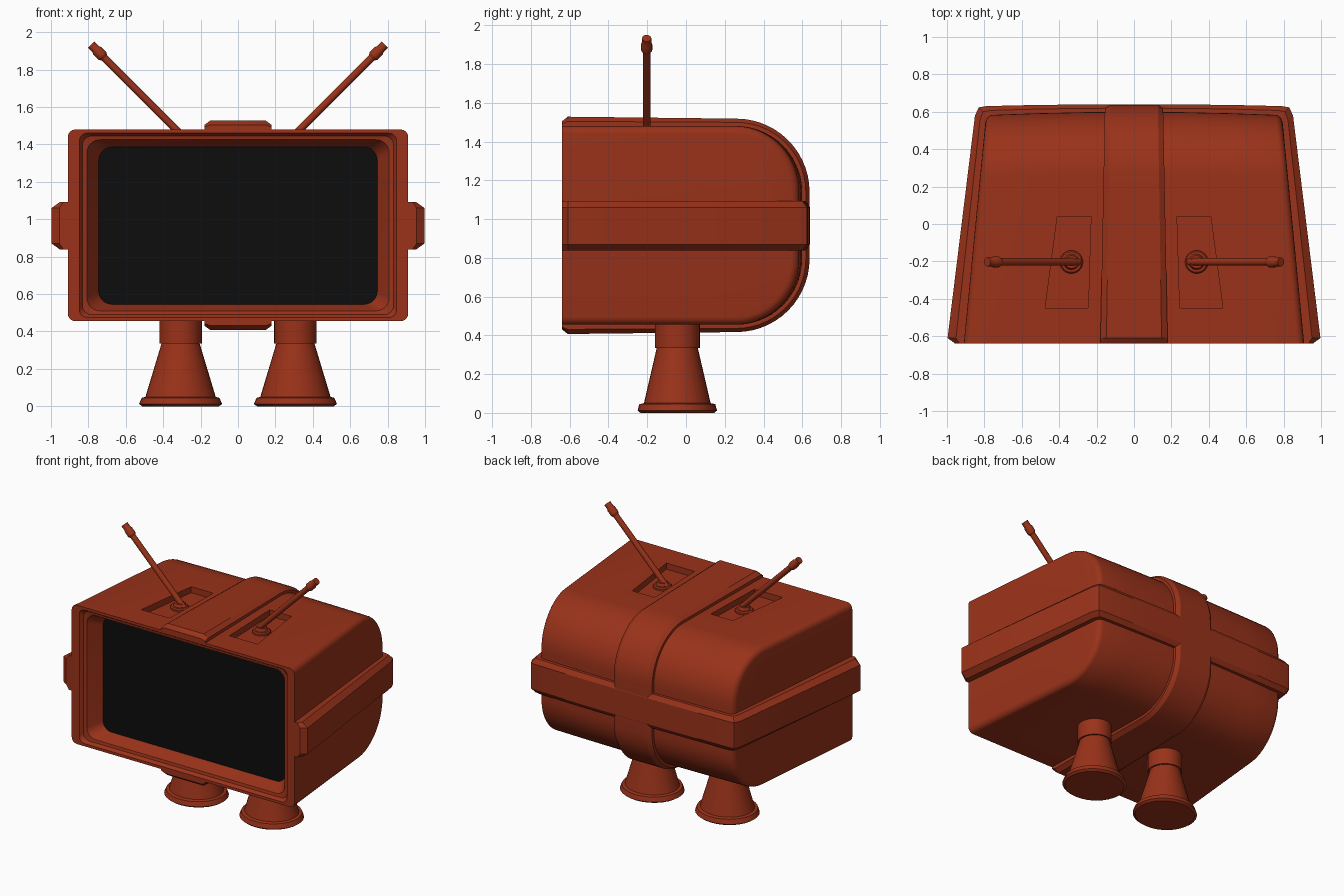
import bpy, bmesh
from math import cos, sin, pi, radians
from mathutils import Vector, Matrix

if "Cube" in bpy.data.objects:
    bpy.data.objects.remove(bpy.data.objects["Cube"])


def material(name, rgb):
    m = bpy.data.materials.new(name)
    m.diffuse_color = (*rgb, 1)
    m.use_nodes = True
    m.node_tree.nodes["Principled BSDF"].inputs["Base Color"].default_value = m.diffuse_color
    return m


SHELL = material("red_brown", (0.32, 0.032, 0.010))
BLACK = material("black_glass", (0.004, 0.004, 0.004))


def loft(name, rings, mat=SHELL, smooth=True):
    """Closed solid through a list of equal-length closed rings."""
    bm = bmesh.new()
    vs = [[bm.verts.new(p) for p in r] for r in rings]
    n = len(vs[0])
    for a, b in zip(vs, vs[1:]):
        for i in range(n):
            j = (i + 1) % n
            bm.faces.new((a[i], a[j], b[j], b[i]))
    bm.faces.new(vs[0])
    bm.faces.new(vs[-1])
    bmesh.ops.recalc_face_normals(bm, faces=bm.faces)
    me = bpy.data.meshes.new(name)
    bm.to_mesh(me)
    bm.free()
    ob = bpy.data.objects.new(name, me)
    bpy.context.collection.objects.link(ob)
    me.materials.append(mat)
    if smooth:
        shade(ob)
    return ob


def shade(ob):
    bpy.ops.object.select_all(action='DESELECT')
    bpy.context.view_layer.objects.active = ob
    ob.select_set(True)
    bpy.ops.object.shade_smooth_by_angle(angle=radians(28))


def taper(p):
    """Narrow toward the back and bow the back slightly."""
    x, y, z = p
    y2 = y - 0.018 * (abs(x) / 0.91) ** 2 * max(0, y) / 0.6
    return Vector((x * (1 - 0.107 * (y2 + 0.64)), y2, z))


def side_outline(steps=14):
    """D-shaped side profile as (y, z, normal y, normal z)."""
    pts = [(-0.64, 1.48, 0, 1)]
    for cz, start in ((1.14, 90), (0.795, 0)):
        for i in range(steps + 1):
            a = radians(start - 90 * i / steps)
            pts.append((0.26 + 0.34 * cos(a), cz + 0.34 * sin(a), cos(a), sin(a)))
    return pts + [(-0.64, 0.455, 0, -1)]


def rounded_rect(hx, z0, z1, r, y, steps=6):
    out = []
    for cx, cz, a0 in ((hx - r, z1 - r, 0), (r - hx, z1 - r, 90),
                       (r - hx, z0 + r, 180), (hx - r, z0 + r, 270)):
        for i in range(steps + 1):
            a = radians(a0 + 90 * i / steps)
            out.append((cx + r * cos(a), y, cz + r * sin(a)))
    return out


def lathe(name, rings, mtx, seg=32):
    return loft(name, [[mtx @ Vector((rx * cos(2 * pi * i / seg), ry * sin(2 * pi * i / seg), z))
                        for i in range(seg)] for rx, ry, z in rings])


def band(name, stations, side, half, chamfer):
    """Raised chamfered strip; stations are (base, outward, height factor)."""
    prof = [(-half, -0.1), (-half, 0.5), (chamfer - half, 1),
            (half - chamfer, 1), (half, 0.5), (half, -0.1)]
    return loft(name, [[taper(Vector(b) + Vector(side) * w + Vector(o) * h * (k if h > 0 else 1))
                        for w, h in prof] for b, o, k in stations])


# Cabinet shell, lofted from side to side with rounded edges
edge = [(0.91, 0.04), (0.907, 0.025), (0.898, 0.012), (0.885, 0.003), (0.87, 0)]
half = edge + [(0.6, 0), (0.3, 0)]
stations = half + [(0, 0)] + [(-x, i) for x, i in reversed(half)]
cabinet = loft("cabinet", [[taper((x, y - ny * i, z - nz * i))
                            for y, z, ny, nz in side_outline()] for x, i in stations], smooth=False)

# Cutters: stepped screen opening and two antenna pockets
cutters = [loft("screen_cutter", [
    rounded_rect(0.848, 0.475, 1.46, 0.04, -0.70),
    rounded_rect(0.848, 0.475, 1.46, 0.04, -0.64),
    rounded_rect(0.832, 0.49, 1.445, 0.05, -0.615),
    rounded_rect(0.808, 0.51, 1.425, 0.07, -0.61),
    rounded_rect(0.745, 0.545, 1.385, 0.07, -0.51)], smooth=False)]
for s in (-1, 1):
    quad = [(0.23, 0.04), (0.41, 0.04), (0.475, -0.45), (0.245, -0.45)]
    cutters.append(loft("pocket_cutter", [[(s * x, y, z) for x, y in quad]
                                          for z in (1.435, 1.6)], smooth=False))
bpy.context.view_layer.objects.active = cabinet
for c in cutters:
    c.hide_render = True
    m = cabinet.modifiers.new("cut", 'BOOLEAN')
    m.operation, m.solver, m.object = 'DIFFERENCE', 'EXACT', c
    bpy.ops.object.modifier_apply(modifier=m.name)
    bpy.data.objects.remove(c)
shade(cabinet)

# Screen
loft("screen", [rounded_rect(0.745, 0.545, 1.385, 0.07, y) for y in (-0.513, -0.505)], BLACK)

# Band over the top, back and underside
st = []
for y, z, ny, nz in side_outline():
    t = 0.048 - 0.010 * min(1, (y + 0.64) / 0.9)
    st.append(((0, y, z), (0, ny * t, nz * t), 1))
front = [((0, -0.64, z), (0, 0, n * 0.048), 0.5) for z, n in ((1.48, 1), (0.455, -1))]
for i in (0, -1):
    b, o, k = st[i]
    st[i] = ((0, -0.61, b[2]), o, k)
band("vertical_band", [front[0]] + st + [front[1]], (1, 0, 0), 0.18, 0.032)

# Band around the sides and back
right = [((0.91, -0.64, 0.965), (0.09, 0, 0), 0.5), ((0.91, -0.61, 0.965), (0.09, 0, 0), 1),
         ((0.91, 0.55, 0.965), (0.068, 0.05, 0), 1), ((0.90, 0.595, 0.965), (0.06, 0.05, 0), 1),
         ((0.86, 0.60, 0.965), (0.055, 0.05, 0), 1), ((0.6, 0.60, 0.965), (0, 0.045, 0), 1),
         ((0.3, 0.60, 0.965), (0, 0.041, 0), 1)]
left = [((-b[0], b[1], b[2]), (-o[0], o[1], 0), k) for b, o, k in reversed(right)]
band("horizontal_band", right + [((0, 0.60, 0.965), (0, 0.039, 0), 1)] + left,
     (0, 0, 1), 0.127, 0.032)

# Legs and antennas, one per side
for s, tag in ((-1, "left"), (1, "right")):
    lathe(tag + "_leg", [(0.205, 0.19, 0), (0.222, 0.205, 0.012), (0.208, 0.196, 0.045),
                         (0.188, 0.172, 0.05), (0.102, 0.106, 0.335), (0.114, 0.116, 0.335),
                         (0.114, 0.116, 0.48)], Matrix.Translation((s * 0.307, -0.045, 0)))
    lathe(tag + "_antenna_base", [(0.062, 0.062, 1.42), (0.062, 0.062, 1.448),
                                  (0.055, 0.055, 1.456), (0.042, 0.042, 1.456),
                                  (0.034, 0.034, 1.476)],
          Matrix.Translation((s * 0.335, -0.203, 0)), 24)
    lathe(tag + "_antenna", [(r, r, z) for r, z in (
        (0.02, 0), (0.02, 0.59), (0.029, 0.605), (0.029, 0.645), (0.024, 0.655), (0.024, 0.69))],
        Matrix.Translation((s * 0.297, -0.203, 1.445)) @ Matrix.Rotation(s * pi / 4, 4, 'Y'), 16)
